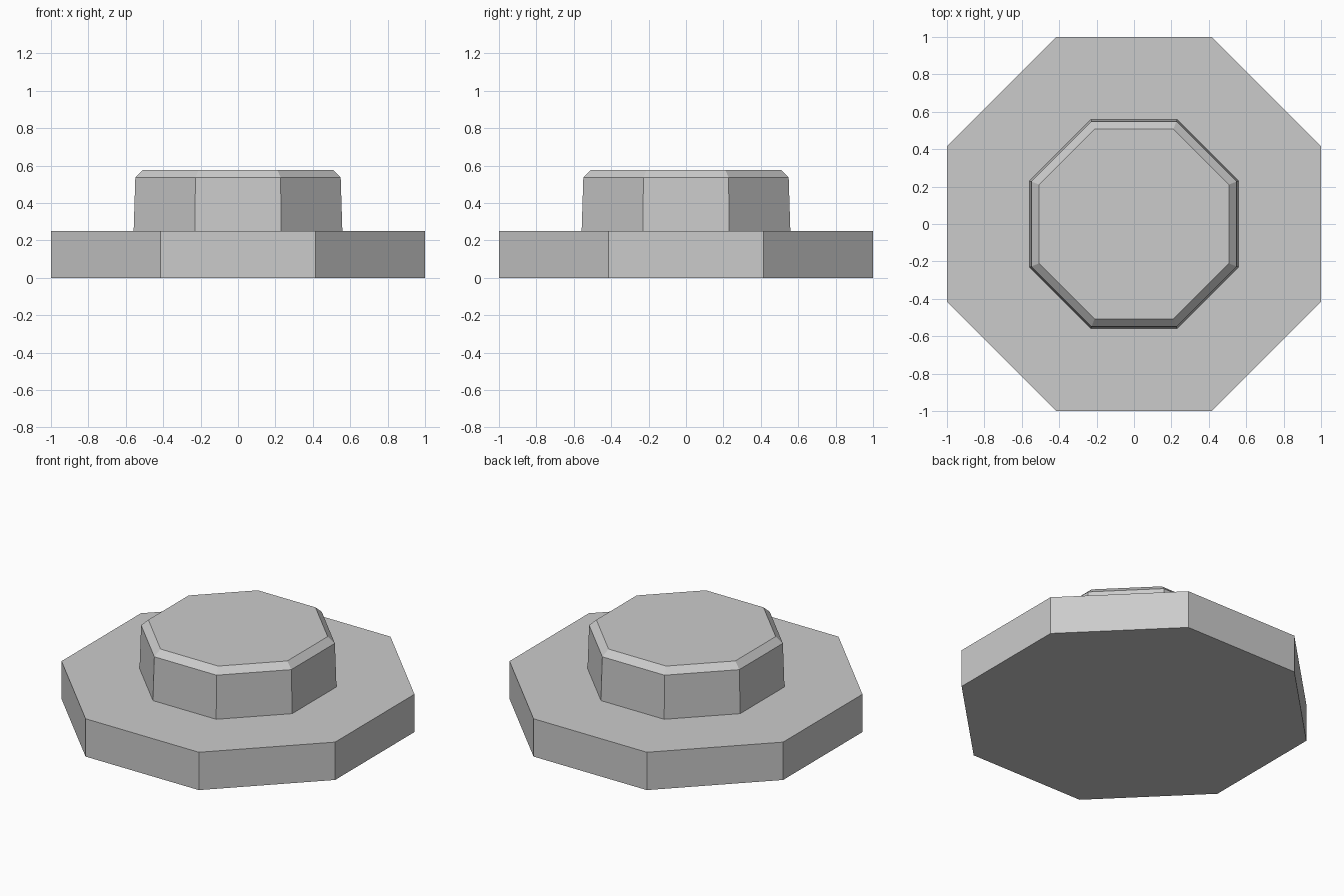
import bpy, bmesh
from math import cos, sin, pi

if "Cube" in bpy.data.objects:
    bpy.data.objects.remove(bpy.data.objects["Cube"], do_unlink=True)

SIDES = 8

grey = bpy.data.materials.new("plain_grey")
grey.use_nodes = True
colour = (0.6, 0.6, 0.6, 1)
grey.diffuse_color = colour
grey.node_tree.nodes["Principled BSDF"].inputs["Base Color"].default_value = colour


def octagonal_part(name, profile, closed_bottom):
    """Stack octagon rings given as (half width across flats, height)."""
    bm = bmesh.new()
    rings = []
    for half_width, z in profile:
        r = half_width / cos(pi / SIDES)
        angles = [(i + 0.5) * 2 * pi / SIDES for i in range(SIDES)]
        rings.append([bm.verts.new((r * cos(a), r * sin(a), z)) for a in angles])
    for low, high in zip(rings, rings[1:]):
        for i in range(SIDES):
            j = (i + 1) % SIDES
            bm.faces.new((low[i], low[j], high[j], high[i]))
    bm.faces.new(rings[-1])
    if closed_bottom:
        bm.faces.new(rings[0][::-1])
    mesh = bpy.data.meshes.new(name)
    bm.to_mesh(mesh)
    bm.free()
    mesh.materials.append(grey)
    obj = bpy.data.objects.new(name, mesh)
    bpy.context.collection.objects.link(obj)
    return obj


# Wide flat slab
octagonal_part("base_plate", [(1, 0), (1, 0.25)], True)

# Slightly tapered raised block with a chamfered rim
octagonal_part("raised_cap", [(0.558, 0.25), (0.549, 0.537), (0.508, 0.577)], False)
